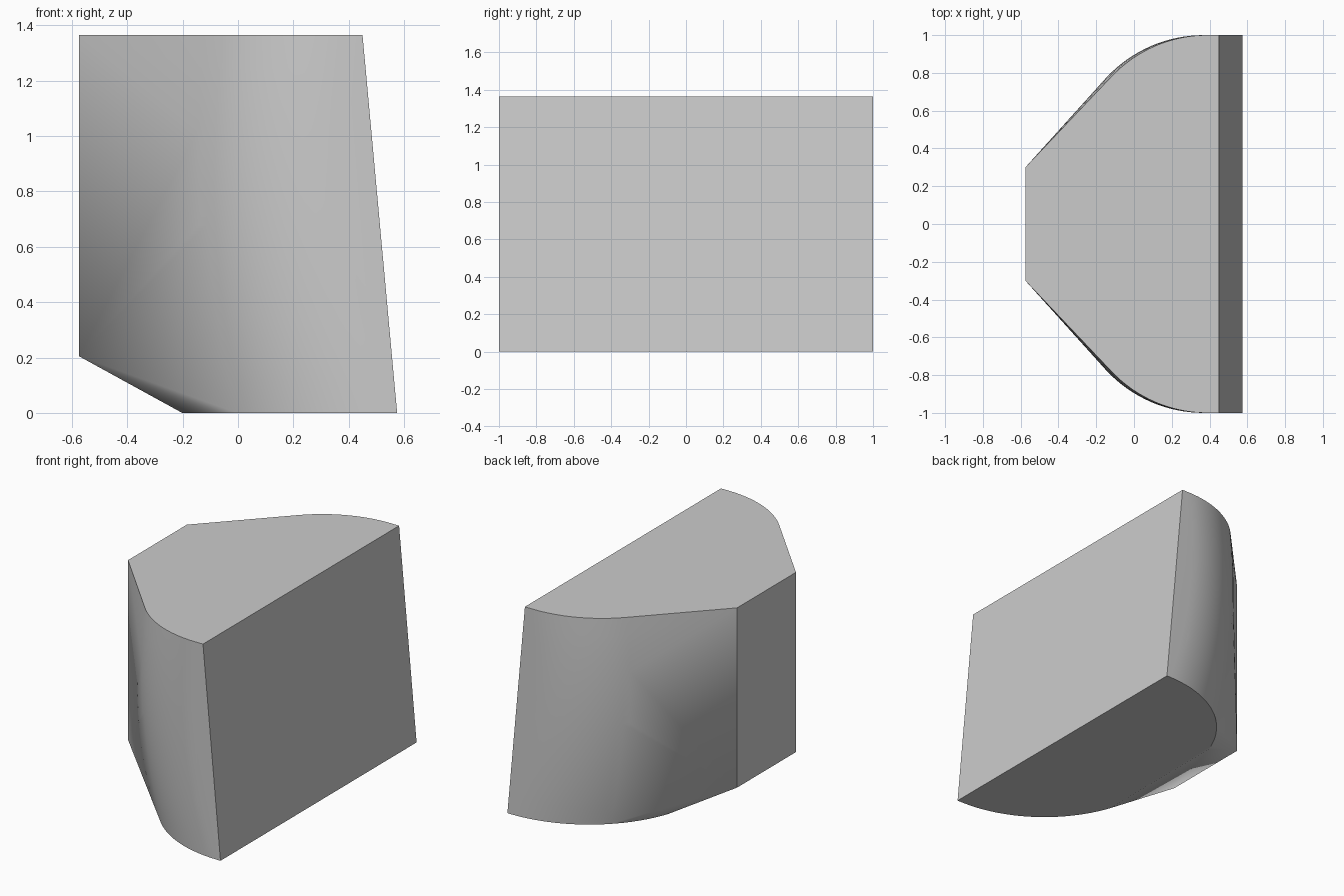
import bpy
import bmesh
from math import cos, sin, radians

HEIGHT = 1.365
RINGS = 12
STEPS = 24

cube = bpy.data.objects.get("Cube")
if cube:
    bpy.data.objects.remove(cube, do_unlink=True)


def half_section(s):
    """Rounded shoulder at depth s below the top (0 = top, 1 = base)."""
    radius = 0.7 + 0.1 * s * s
    center = 0.39 - 0.16 * s + 0.32 * s * s
    z = HEIGHT * (1 - s)
    arc = [radians(90 + 70 * i / STEPS) for i in range(STEPS + 1)]
    return [(center + radius * cos(a), 1 - radius + radius * sin(a), z) for a in arc]


# Sloped face corners and the upright narrow face, for one half
points = [(0.45, 1, HEIGHT), (0.575, 1, 0),
          (-0.575, 0.3, HEIGHT), (-0.575, 0.3, 0.205)]

# Shoulder curves that bulge slightly between top and base
for ring in range(RINGS + 1):
    points += half_section(ring / RINGS)

# Mirror the half and wrap the convex shell
bm = bmesh.new()
for side in (1, -1):
    for x, y, z in points:
        bm.verts.new((x, side * y, z))
bmesh.ops.convex_hull(bm, input=bm.verts[:])
loose = [v for v in bm.verts if not v.link_faces]
bmesh.ops.delete(bm, geom=loose, context='VERTS')

# Merge the flat areas into single faces
bmesh.ops.dissolve_limit(bm, angle_limit=radians(0.1),
                         verts=bm.verts[:], edges=bm.edges[:])
bmesh.ops.recalc_face_normals(bm, faces=bm.faces[:])

mesh = bpy.data.meshes.new("tapered_block")
bm.to_mesh(mesh)
bm.free()
block = bpy.data.objects.new("tapered_block", mesh)
bpy.context.collection.objects.link(block)

# Smooth shoulders with crisp outer edges
bpy.ops.object.select_all(action='DESELECT')
block.select_set(True)
bpy.context.view_layer.objects.active = block
bpy.ops.object.shade_smooth_by_angle(angle=radians(30))
